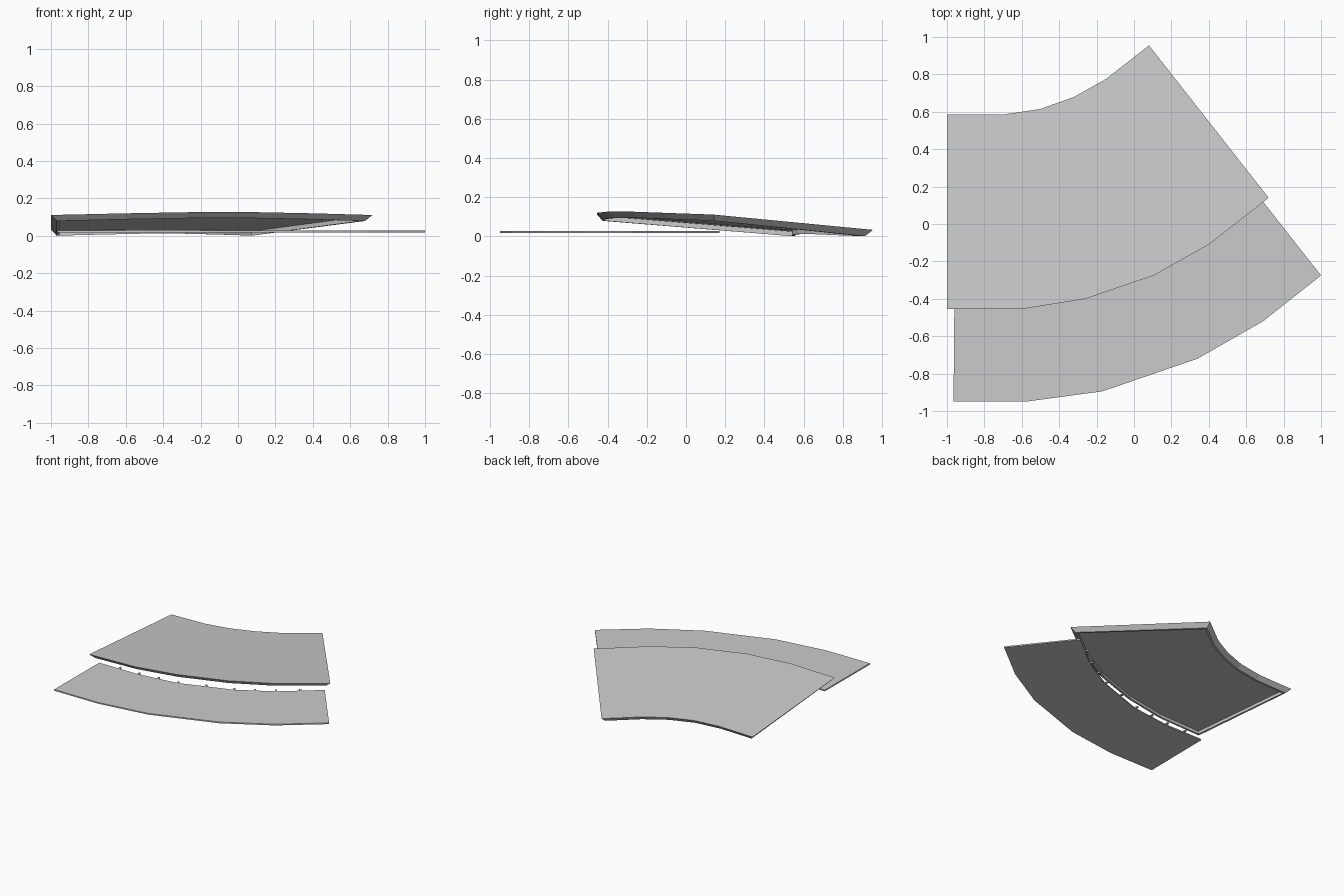
import bpy, bmesh
from mathutils import Vector

if "Cube" in bpy.data.objects:
    bpy.data.objects.remove(bpy.data.objects["Cube"])


def inset(points, d):
    """Move every side of a clockwise outline inward by d."""
    out = []
    n = len(points)
    for i in range(n):
        a, b, c = (Vector(points[j % n]) for j in (i - 1, i, i + 1))
        u, v = (b - a).normalized(), (c - b).normalized()
        n1, n2 = Vector((u.y, -u.x)), Vector((v.y, -v.x))
        out.append(b + (n1 + n2) * d / (1 + n1.dot(n2)))
    return out


def finish(name, bm):
    bmesh.ops.recalc_face_normals(bm, faces=bm.faces)
    mesh = bpy.data.meshes.new(name)
    bm.to_mesh(mesh)
    bm.free()
    obj = bpy.data.objects.new(name, mesh)
    bpy.context.collection.objects.link(obj)
    return obj


def stacked_rings(name, rings):
    """Join rings with side walls; cap both ends with strips across the arc."""
    bm = bmesh.new()
    vs = [[bm.verts.new(p) for p in r] for r in rings]
    n = len(vs[0])
    for lo, hi in zip(vs, vs[1:]):
        for i in range(n):
            j = (i + 1) % n
            bm.faces.new((lo[i], lo[j], hi[j], hi[i]))
    for r in (vs[0], vs[-1]):
        for i in range(n // 2 - 1):
            bm.faces.new((r[i], r[i + 1], r[n - 2 - i], r[n - 1 - i]))
    return finish(name, bm)


# Curved sloping canopy: inner arc left to right, outer arc back again
inner = [(-1, .585), (-.7, .585), (-.5, .615), (-.32, .68), (-.15, .775), (.08, .955)]
outer = [(.72, .14), (.4, -.11), (.105, -.275), (-.26, -.4), (-.6, -.455), (-1, -.455)]
bow = [0, .009, .015, .015, .009, 0]
heights = [.033 + b * .7 for b in bow] + [.111 + b for b in bow]
outline = inner + outer


def ring(d, drop):
    return [(p.x, p.y, z - drop) for p, z in zip(inset(outline, d), heights)]


# top edge, bevelled skirt, rim underside, recessed underside
stacked_rings("canopy", [ring(0, 0), ring(.03, .032), ring(.045, .032), ring(.045, .009)])

# Flat curved lower deck
deck_in = [(-.96, -.385), (-.62, -.385), (-.297, -.345), (.106, -.206), (.374, -.052), (.65, .17)]
deck_out = [(1, -.275), (.69, -.52), (.34, -.72), (-.17, -.895), (-.58, -.95), (-.965, -.95)]
stacked_rings("deck", [[(x, y, z) for x, y in deck_in + deck_out] for z in (.028, .018)])

# Small tabs along the inner edge of the deck, at corners and midpoints
spots = []
for i in range(5):
    a, b = Vector(deck_in[i]), Vector(deck_in[i + 1])
    side = (b - a).normalized()
    spots.append(((a + b) / 2, side))
    if i < 4:
        nxt = (Vector(deck_in[i + 2]) - b).normalized()
        spots.append((b, (side + nxt).normalized()))
bm = bmesh.new()
for p, s in spots:
    out = Vector((-s.y, s.x))
    quad = [p - s * .007 - out * .01, p + s * .007 - out * .01,
            p + s * .007 + out * .03, p - s * .007 + out * .03]
    lo = [bm.verts.new((q.x, q.y, .018)) for q in quad]
    hi = [bm.verts.new((q.x, q.y, .028)) for q in quad]
    bm.faces.new(lo)
    bm.faces.new(hi)
    for i in range(4):
        j = (i + 1) % 4
        bm.faces.new((lo[i], lo[j], hi[j], hi[i]))
finish("deck_tabs", bm)
